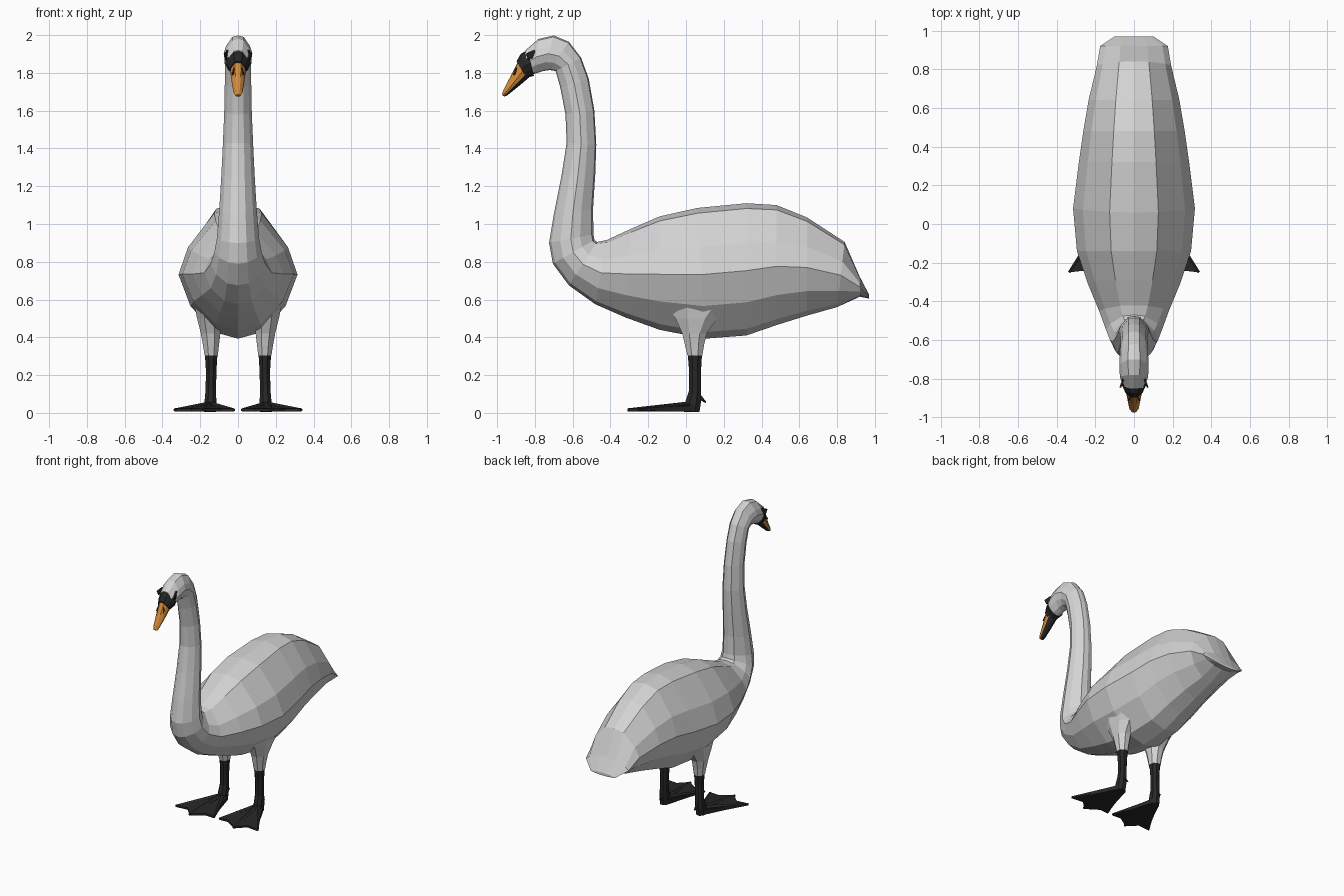
import bpy, bmesh, math
from mathutils import Vector

cube = bpy.data.objects.get("Cube")
if cube:
    bpy.data.objects.remove(cube, do_unlink=True)


def material(name, rgb):
    m = bpy.data.materials.new(name)
    m.use_nodes = True
    m.diffuse_color = (*rgb, 1)
    m.node_tree.nodes["Principled BSDF"].inputs["Base Color"].default_value = (*rgb, 1)
    return m


WHITE = material("white_feathers", (0.65, 0.65, 0.65))
BLACK = material("black_skin", (0.02, 0.02, 0.02))
ORANGE = material("orange_bill", (0.68, 0.26, 0.04))


def finish(name, bm, mats):
    bmesh.ops.recalc_face_normals(bm, faces=bm.faces[:])
    me = bpy.data.meshes.new(name)
    bm.to_mesh(me)
    bm.free()
    for m in mats:
        me.materials.append(m)
    ob = bpy.data.objects.new(name, me)
    bpy.context.collection.objects.link(ob)
    return ob


def loft(name, rings, mats, rule=None):
    """Skin a list of point rings and cap both ends; rule(segment) picks the colour."""
    bm = bmesh.new()
    loops = [[bm.verts.new(p) for p in ring] for ring in rings]
    n = len(loops[0])
    for a, b in zip(loops, loops[1:]):
        for i in range(n):
            j = (i + 1) % n
            f = bm.faces.new((a[i], a[j], b[j], b[i]))
            if rule:
                f.material_index = rule(i)
    bm.faces.new(loops[0])
    bm.faces.new(loops[-1])
    return finish(name, bm, mats)


# Half cross-section: (share of half width, share of the way from top to bottom)
HALF = [(0, 0), (0.4, 0.04), (0.84, 0.3), (1, 0.51), (0.8, 0.75), (0.4, 0.95), (0, 1)]
SECTION = HALF + [(-u, t) for u, t in HALF[-2:0:-1]]


def section(ty, tz, by, bz, w):
    top, bottom = Vector((0, ty, tz)), Vector((0, by, bz))
    return [top.lerp(bottom, t) + Vector((u * w, 0, 0)) for u, t in SECTION]


def oval(x, y, z, rx, ry, n=8):
    return [(x + rx * math.cos(math.tau * (i + 0.5) / n),
             y + ry * math.sin(math.tau * (i + 0.5) / n), z) for i in range(n)]


# Tail, body, neck and head in one skin: top y, z, bottom y, z, half width
trunk = [
    (0.97, 0.625, 0.97, 0.605, 0.10),
    (0.92, 0.72, 0.92, 0.615, 0.175),
    (0.84, 0.905, 0.80, 0.56, 0.192),
    (0.64, 1.035, 0.64, 0.515, 0.235),
    (0.48, 1.10, 0.48, 0.465, 0.262),
    (0.32, 1.11, 0.32, 0.41, 0.285),
    (0.06, 1.085, 0.10, 0.393, 0.315),
    (-0.14, 1.04, -0.14, 0.44, 0.295),
    (-0.29, 0.975, -0.32, 0.505, 0.24),
    (-0.42, 0.915, -0.48, 0.575, 0.18),
    (-0.47, 0.905, -0.62, 0.675, 0.145),
    (-0.485, 0.915, -0.705, 0.79, 0.125),
    (-0.49, 0.945, -0.725, 0.90, 0.112),
    (-0.492, 1.08, -0.70, 1.05, 0.10),
    (-0.48, 1.27, -0.66, 1.25, 0.088),
    (-0.475, 1.42, -0.632, 1.43, 0.08),
    (-0.485, 1.60, -0.638, 1.58, 0.073),
    (-0.515, 1.77, -0.665, 1.72, 0.07),
    (-0.555, 1.88, -0.69, 1.81, 0.07),
    (-0.62, 1.965, -0.72, 1.815, 0.073),
    (-0.70, 1.998, -0.755, 1.81, 0.076),
    (-0.78, 1.98, -0.80, 1.795, 0.073),
    (-0.85, 1.92, -0.84, 1.785, 0.055),
]
loft("body_neck_and_head", [section(*r) for r in trunk], [WHITE])

# Dark face band between head and bill
mask = [
    (-0.838, 1.922, -0.805, 1.785, 0.068),
    (-0.875, 1.90, -0.83, 1.777, 0.054),
    (-0.897, 1.862, -0.845, 1.77, 0.045),
]
loft("face_mask", [section(*r) for r in mask], [BLACK])

# Bill, dark on the underside
bill = [
    (-0.89, 1.86, -0.83, 1.776, 0.043),
    (-0.93, 1.78, -0.885, 1.73, 0.034),
    (-0.966, 1.71, -0.945, 1.682, 0.024),
    (-0.975, 1.685, -0.962, 1.674, 0.014),
]
loft("bill", [section(*r) for r in bill], [ORANGE, BLACK],
     lambda i: 1 if i in (4, 5, 6, 7) else 0)


def box(name, loc, size, rot, mat):
    bm = bmesh.new()
    bmesh.ops.create_cube(bm, size=1)
    ob = finish(name, bm, [mat])
    ob.location, ob.scale, ob.rotation_euler = loc, size, rot
    return ob


def toe(name, start, end, r1, r2):
    """Tapered six-sided toe between two points."""
    a, b = Vector(start), Vector(end)
    bm = bmesh.new()
    bmesh.ops.create_cone(bm, cap_ends=True, segments=6, radius1=r1, radius2=r2,
                          depth=(b - a).length)
    ob = finish(name, bm, [BLACK])
    ob.location = (a + b) / 2
    ob.rotation_euler = (b - a).to_track_quat('Z', 'Y').to_euler()


def web(name, s):
    """Scalloped webbing: raised at the ankle, thin at the rim."""
    rim = [(0.115, 0.05), (0.07, -0.11), (0.022, -0.25), (0.09, -0.245), (0.18, -0.305),
           (0.245, -0.24), (0.335, -0.25), (0.25, -0.10), (0.175, 0.05)]
    bm = bmesh.new()
    top = [bm.verts.new((s * x, y, 0.022 + max(0, y + 0.25) * 0.06)) for x, y in rim]
    low = [bm.verts.new((s * x, y, 0.008)) for x, y in rim]
    peak = bm.verts.new((s * 0.15, 0.0, 0.045))
    base = bm.verts.new((s * 0.15, 0.0, 0.006))
    for i in range(len(rim)):
        j = (i + 1) % len(rim)
        bm.faces.new((top[i], top[j], peak))
        bm.faces.new((low[j], low[i], base))
        bm.faces.new((top[j], top[i], low[i], low[j]))
    finish(name, bm, [BLACK])


# Paired parts
thigh = [(0.155, 0.08, 0.58, 0.085, 0.20), (0.15, 0.055, 0.50, 0.072, 0.12),
         (0.145, 0.045, 0.42, 0.056, 0.07), (0.143, 0.045, 0.36, 0.046, 0.055),
         (0.142, 0.047, 0.305, 0.038, 0.043)]
shank = [(0.142, 0.047, 0.312, 0.036, 0.041), (0.142, 0.048, 0.22, 0.03, 0.034),
         (0.144, 0.048, 0.12, 0.03, 0.034), (0.146, 0.038, 0.06, 0.034, 0.045),
         (0.148, 0.03, 0.006, 0.034, 0.045)]
for side, s in (("left", 1), ("right", -1)):
    for part, rings, mat in (("thigh", thigh, WHITE), ("leg", shank, BLACK)):
        loft(f"{side}_{part}", [oval(s * x, y, z, rx, ry) for x, y, z, rx, ry in rings], [mat])
    web(f"{side}_foot_web", s)
    for label, x, y in (("inner", 0.022, -0.25), ("middle", 0.18, -0.31), ("outer", 0.335, -0.25)):
        toe(f"{side}_{label}_toe", (s * 0.147, 0.02, 0.035), (s * x, y, 0.016), 0.026, 0.008)
    toe(f"{side}_hind_toe", (s * 0.142, 0.06, 0.095), (s * 0.142, 0.105, 0.055), 0.015, 0.004)
    # Eye with its dark lore, and nostril
    box(f"{side}_eye", (s * 0.061, -0.818, 1.895), (0.009, 0.05, 0.035), (0.4, 0, s * 0.35), BLACK)
    box(f"{side}_nostril", (s * 0.024, -0.903, 1.808), (0.008, 0.009, 0.04), (-0.46, 0, s * 0.5), BLACK)
